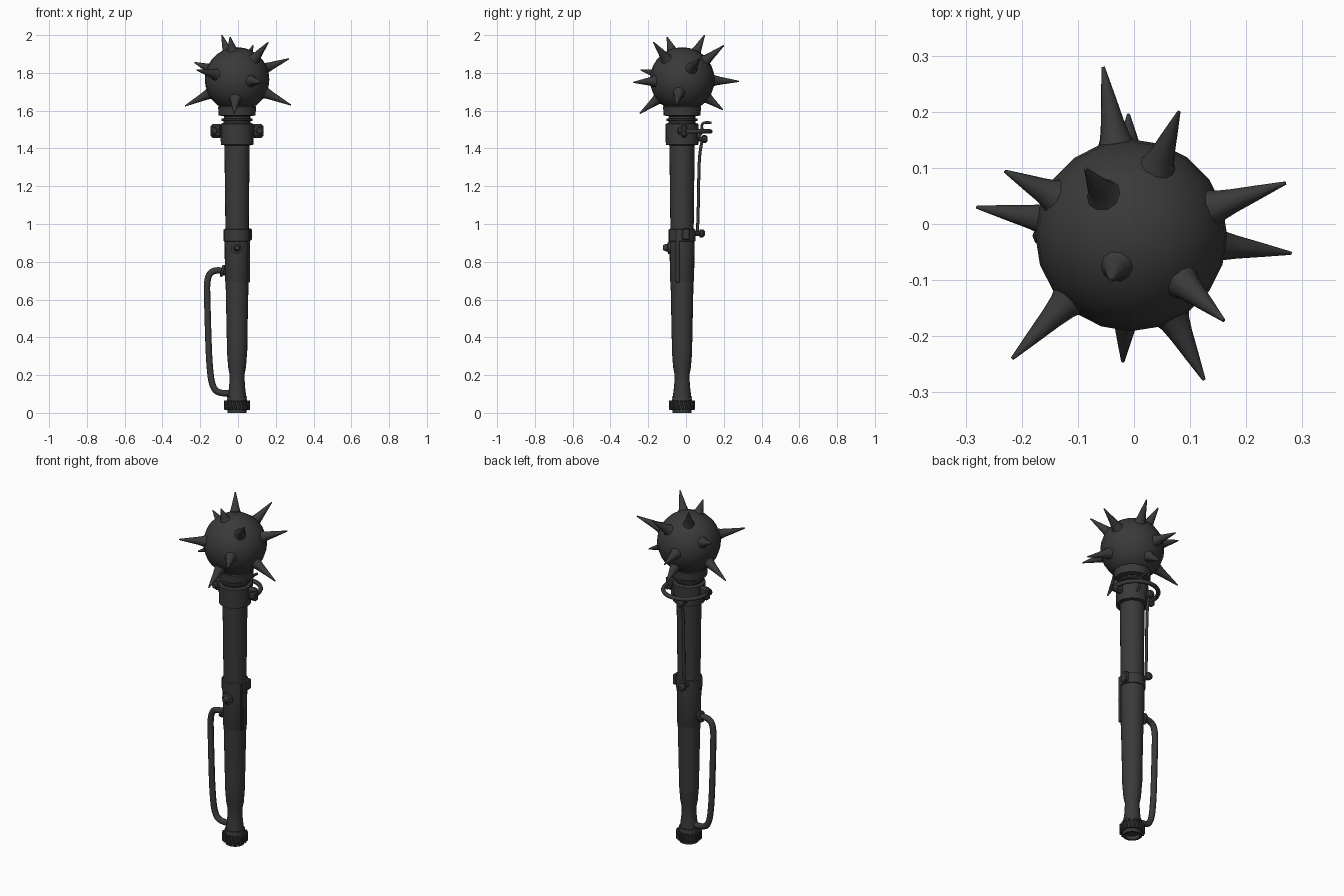
import bpy, bmesh, math
from mathutils import Vector

if "Cube" in bpy.data.objects:
    bpy.data.objects.remove(bpy.data.objects["Cube"])

iron = bpy.data.materials.new("dark iron")
iron.use_nodes = True
GREY = (0.042, 0.042, 0.042, 1)
iron.diffuse_color = GREY
iron.node_tree.nodes["Principled BSDF"].inputs["Base Color"].default_value = GREY
iron.node_tree.nodes["Principled BSDF"].inputs["Roughness"].default_value = 0.7

AX, AY = -0.005, -0.021          # axis of the shaft
UP = Vector((0, 0, 1))


def finish(bm, name, angle=35):
    bmesh.ops.recalc_face_normals(bm, faces=bm.faces)
    mesh = bpy.data.meshes.new(name)
    bm.to_mesh(mesh)
    bm.free()
    obj = bpy.data.objects.new(name, mesh)
    bpy.context.collection.objects.link(obj)
    mesh.materials.append(iron)
    bpy.ops.object.select_all(action='DESELECT')
    obj.select_set(True)
    bpy.context.view_layer.objects.active = obj
    bpy.ops.object.shade_smooth_by_angle(angle=math.radians(angle))
    return obj


def lathe(name, profile, origin=(AX, AY, 0), axis=UP, sides=24, angle=35):
    """Spin (radius, height) pairs about an axis through origin."""
    bm = bmesh.new()
    turn = UP.rotation_difference(Vector(axis))
    rings = []
    for r, h in profile:
        ring = []
        for i in range(sides):
            a = math.tau * i / sides
            p = Vector((r * math.cos(a), r * math.sin(a), h))
            ring.append(bm.verts.new(turn @ p + Vector(origin)))
        rings.append(ring)
    for a, b in zip(rings, rings[1:]):
        for i in range(sides):
            j = (i + 1) % sides
            bm.faces.new((a[i], a[j], b[j], b[i]))
    bm.faces.new(rings[0])
    bm.faces.new(rings[-1])
    return finish(bm, name, angle)


def box(name, centre, size, turn=0, bevel=0.005):
    bm = bmesh.new()
    bmesh.ops.create_cube(bm, size=1)
    bmesh.ops.scale(bm, vec=size, verts=bm.verts)
    bmesh.ops.bevel(bm, geom=bm.edges[:], offset=bevel, segments=1, affect='EDGES')
    obj = finish(bm, name)
    obj.location = centre
    obj.rotation_euler.z = turn
    return obj


def tube(name, points, radius):
    """Round bar along a smooth path."""
    curve = bpy.data.curves.new(name, 'CURVE')
    curve.dimensions = '3D'
    curve.bevel_depth = radius
    curve.bevel_resolution = 2
    curve.resolution_u = 6
    curve.use_fill_caps = True
    spline = curve.splines.new('NURBS')
    spline.points.add(len(points) - 1)
    for sp, p in zip(spline.points, points):
        sp.co = (*p, 1)
    spline.use_endpoint_u = True
    spline.order_u = 3
    curve.materials.append(iron)
    obj = bpy.data.objects.new(name, curve)
    bpy.context.collection.objects.link(obj)
    return obj


# Shaft with its thin grip, and a hollow end
lathe("shaft", [(0.036, 0.025), (0.04, 0), (0.051, 0), (0.053, 0.07), (0.047, 0.085),
                (0.047, 0.10), (0.042, 0.14), (0.039, 0.20), (0.047, 0.24), (0.054, 0.33),
                (0.054, 0.37), (0.060, 0.66), (0.062, 0.70), (0.062, 1.0), (0.067, 1.43)])
lathe("grip_ring", [(0.04, 0.078), (0.053, 0.078), (0.053, 0.088), (0.04, 0.088)])

# Ribbed pommel
lathe("pommel_ring", [(0.05, 0.02), (0.061, 0.02), (0.061, 0.06), (0.05, 0.06)])
RIBS = 18
for i in range(RIBS):
    a = math.tau * i / RIBS
    rib = box("pommel_rib", (AX + 0.061 * math.cos(a), AY + 0.061 * math.sin(a), 0.041),
              (0.016, 0.011, 0.05), a, 0.002)
    rib.rotation_euler.x = 0.25

# Sleeve with its upper band and side strip
lathe("sleeve", [(0.06, 0.69), (0.064, 0.70), (0.066, 0.90), (0.066, 0.97), (0.06, 0.98)])
lathe("sleeve_band", [(0.06, 0.905), (0.071, 0.91), (0.071, 0.97), (0.06, 0.975)])
box("band_lug", (0.062, 0.0, 0.945), (0.025, 0.04, 0.06))
box("side_strip", (0.058, -0.045, 0.83), (0.01, 0.022, 0.28), 0, 0.003)
lathe("front_bolt", [(0.033, 0), (0.033, 0.012), (0.02, 0.015), (0.02, 0.025),
                     (0.012, 0.04)], (AX, -0.083, 0.875), (0, -1, 0), 12)

# Collar under the head
lathe("collar", [(0.06, 1.415), (0.086, 1.42), (0.088, 1.53), (0.072, 1.535), (0.07, 1.57),
                 (0.098, 1.575), (0.1, 1.62), (0.09, 1.635), (0.085, 1.66)], angle=30)
lathe("collar_rim", [(0.08, 1.545), (0.083, 1.548), (0.083, 1.556), (0.08, 1.559)])

# Clamp: lugs on both sides and a half ring round the back
for side in (-1, 1):
    x = AX + side * 0.11
    box("clamp_lug", (x, -0.01, 1.493), (0.06, 0.035, 0.075), 0, 0.012)
    lathe("lug_bolt", [(0.02, 0), (0.02, 0.015), (0.012, 0.022)],
          (x + side * 0.01, -0.025, 1.493), (0, -1, 0), 10)
half = [(AX + 0.125 * math.cos(math.pi * i / 12), 0.0 + 0.13 * math.sin(math.pi * i / 12), 1.49)
        for i in range(13)]
tube("clamp_ring", half, 0.012)
tube("hook", [(0.03, 0.06, 1.46), (0.03, 0.09, 1.48), (0.03, 0.08, 1.53),
              (0.03, 0.11, 1.54), (0.03, 0.135, 1.535)], 0.007)

# Release rod along the back, held by a bolt at each end
RX = -0.032
tube("release_rod", [(RX, 0.09, 1.46), (RX, 0.075, 1.40), (RX, 0.068, 1.30),
                     (RX, 0.066, 1.10), (RX, 0.06, 0.94)], 0.008)
for z in (1.45, 0.95):
    lathe("rod_bolt", [(0.014, 0), (0.014, 0.035), (0.022, 0.038), (0.022, 0.055),
                       (0.012, 0.065)], (RX, 0.035 + (z > 1) * 0.015, z), (0, 1, 0), 10)

# Side handle
tube("handle", [(-0.05, AY, 0.745), (-0.09, AY, 0.757), (-0.145, AY, 0.75),
                (-0.165, AY, 0.70), (-0.163, AY, 0.60), (-0.158, AY, 0.42),
                (-0.152, AY, 0.26), (-0.138, AY, 0.14), (-0.10, AY, 0.10),
                (-0.04, AY, 0.105)], 0.017)
lathe("handle_mount", [(0.02, 0), (0.022, 0.02), (0.032, 0.022), (0.032, 0.034), (0.02, 0.036)],
      (-0.055, AY, 0.745), (-1, 0, 0.25), 12)

# Ball head
BALL = Vector((AX, -0.02, 1.765))
bm = bmesh.new()
bmesh.ops.create_uvsphere(bm, u_segments=20, v_segments=14, radius=0.171)
finish(bm, "ball_head").location = BALL

# Spikes, one per tip position
TIPS = [(-0.055, 0.28, 1.755), (-0.01, 0.195, 1.605), (0.08, 0.2, 1.945), (0.27, 0.073, 1.875),
        (0.28, -0.052, 1.63), (0.16, -0.172, 1.962), (0.125, -0.278, 1.75),
        (-0.02, -0.245, 1.585), (-0.217, -0.24, 1.815), (-0.28, 0.03, 1.625),
        (-0.23, 0.094, 1.855), (-0.086, 0.098, 2.0), (-0.042, -0.1, 1.99)]
for tip in TIPS:
    way = Vector(tip) - BALL
    start, end = 0.158, way.length
    lathe("spike", [(r, start + t * (end - start)) for r, t in
                    ((0.036, 0), (0.027, 0.14), (0.021, 0.32), (0.013, 0.63), (0.003, 1))],
          BALL, way.normalized(), 10, 50)
